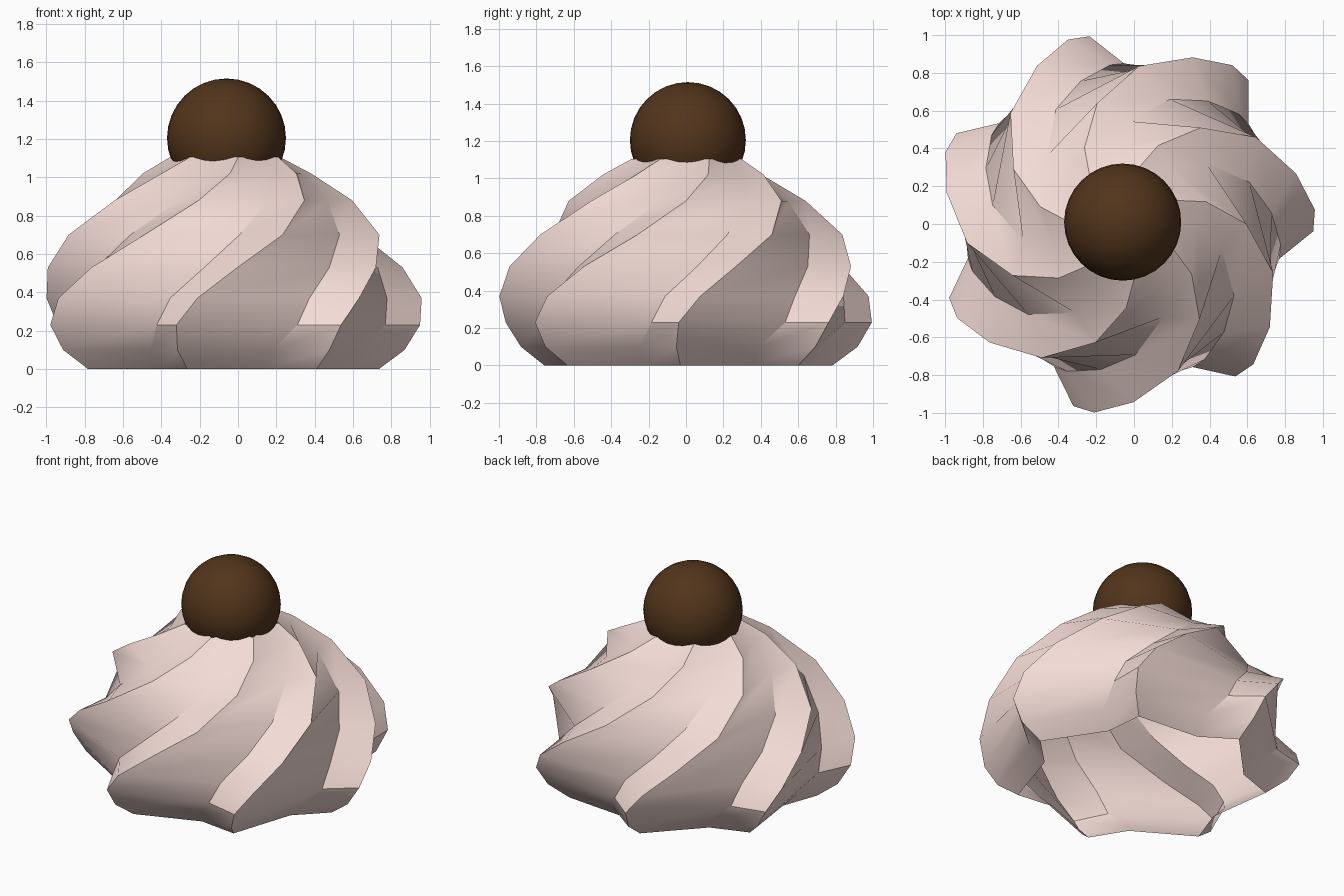
import bpy, bmesh
from math import radians, cos, sin

if "Cube" in bpy.data.objects:
    bpy.data.objects.remove(bpy.data.objects["Cube"])

CX, CY = -0.055, 0.005   # centre of the swirl
LOBES = 7


def colour(obj, name, rgb):
    mat = bpy.data.materials.new(name)
    mat.diffuse_color = (*rgb, 1)
    mat.use_nodes = True
    mat.node_tree.nodes["Principled BSDF"].inputs["Base Color"].default_value = mat.diffuse_color
    obj.data.materials.append(mat)


def smooth(obj, angle):
    bpy.ops.object.select_all(action='DESELECT')
    obj.select_set(True)
    bpy.context.view_layer.objects.active = obj
    bpy.ops.object.shade_smooth_by_angle(angle=radians(angle))


# Piped swirl: z, ridge radius, ridge angle, groove radius, groove angle
levels = [
    (0.00, 0.79, -2.5, 0.64, -20),
    (0.10, 0.925, -3.5, 0.74, -20),
    (0.23, 1.005, -2.5, 0.845, -13),
    (0.37, 1.015, 4, 0.84, -8),
    (0.53, 0.95, 16, 0.785, 4),
    (0.70, 0.835, 33, 0.70, 18),
    (0.88, 0.65, 51, 0.54, 36),
    (1.02, 0.45, 66, 0.385, 52),
    (1.105, 0.30, 75, 0.26, 61),
]

bm = bmesh.new()
rings = []
for z, r_ridge, a_ridge, r_groove, a_groove in levels:
    ring = []
    for i in range(LOBES):
        for r, a in ((r_groove, a_groove), (r_ridge, a_ridge)):
            t = radians(a + i * 360 / LOBES)
            ring.append(bm.verts.new((CX + r * cos(t), CY + r * sin(t), z)))
    rings.append(ring)

# Walls between neighbouring levels, open underneath
n = LOBES * 2
for low, high in zip(rings, rings[1:]):
    for i in range(n):
        j = (i + 1) % n
        bm.faces.new((low[i], low[j], high[j], high[i]))

mesh = bpy.data.meshes.new("cream_swirl")
bm.to_mesh(mesh)
bm.free()
swirl = bpy.data.objects.new("cream_swirl", mesh)
bpy.context.collection.objects.link(swirl)
colour(swirl, "pale_pink", (0.90, 0.71, 0.67))
smooth(swirl, 30)

# Chocolate ball on top
bpy.ops.mesh.primitive_uv_sphere_add(segments=32, ring_count=16, radius=0.31,
                                     location=(-0.06, 0.01, 1.205))
ball = bpy.context.object
ball.name = "chocolate_ball"
colour(ball, "chocolate", (0.085, 0.035, 0.011))
smooth(ball, 30)
